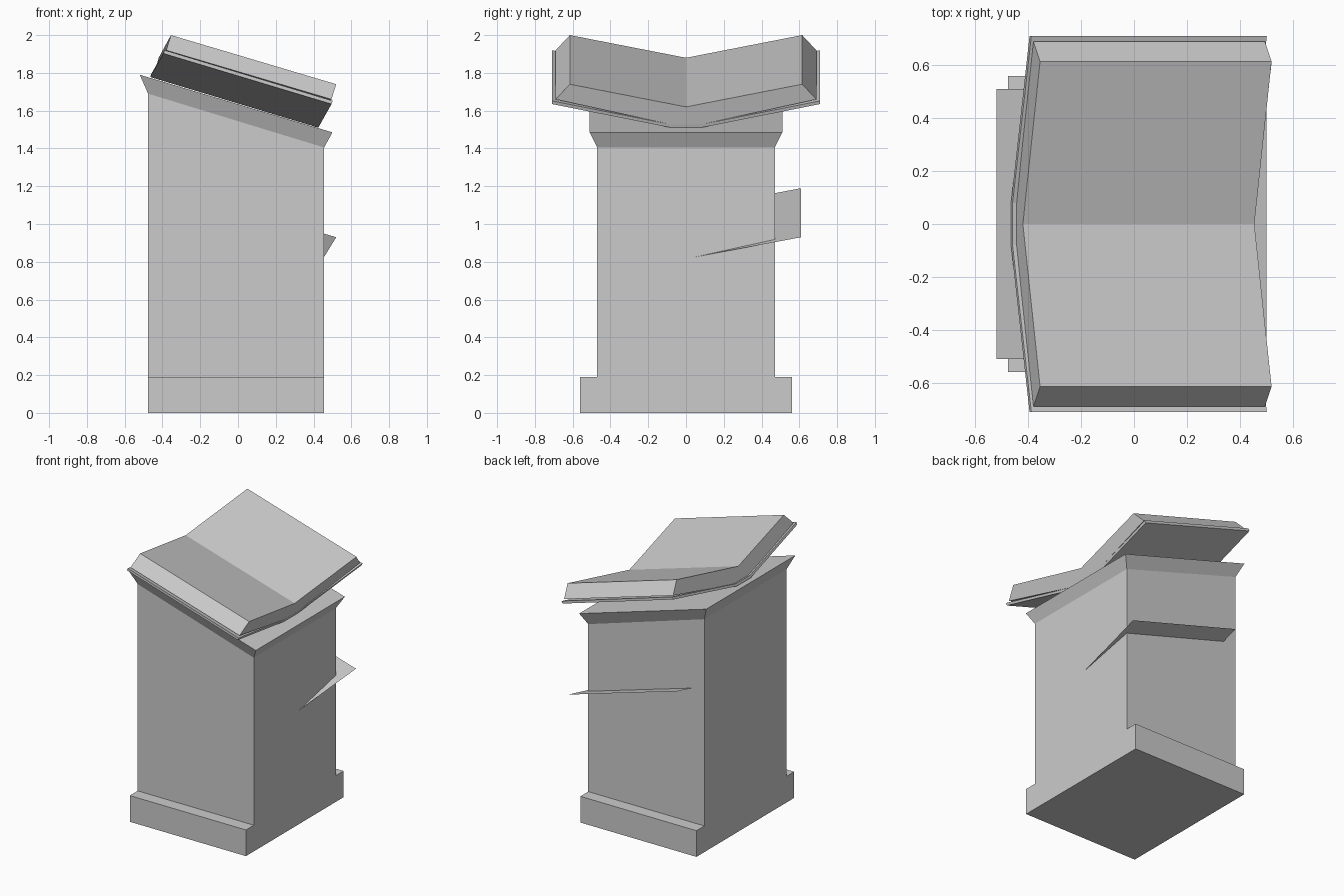
import bpy
import bmesh
from mathutils import Vector

cube = bpy.data.objects.get("Cube")
if cube:
    bpy.data.objects.remove(cube, do_unlink=True)

# Single stone colour
stone = bpy.data.materials.new("pale_grey_stone")
stone.use_nodes = True
grey = (0.6, 0.6, 0.6, 1)
stone.diffuse_color = grey
stone.node_tree.nodes["Principled BSDF"].inputs["Base Color"].default_value = grey


def finish(name, bm):
    if len(bm.faces) > 1:
        bmesh.ops.recalc_face_normals(bm, faces=bm.faces)
    mesh = bpy.data.meshes.new(name)
    bm.to_mesh(mesh)
    bm.free()
    mesh.materials.append(stone)
    obj = bpy.data.objects.new(name, mesh)
    bpy.context.scene.collection.objects.link(obj)
    return obj


def loft(name, ring_a, ring_b):
    """Closed solid between two rings with the same point count."""
    bm = bmesh.new()
    a = [bm.verts.new(p) for p in ring_a]
    b = [bm.verts.new(p) for p in ring_b]
    bm.faces.new(a)
    bm.faces.new(b)
    for i in range(len(a)):
        j = (i + 1) % len(a)
        bm.faces.new((a[i], a[j], b[j], b[i]))
    return finish(name, bm)


def rect(x0, z0, x1, z1, half_y):
    """Rectangle symmetric in y whose ends may sit at different heights."""
    return [(x0, -half_y, z0), (x1, -half_y, z1), (x1, half_y, z1), (x0, half_y, z0)]


def mirrored(half):
    """Complete a half section across y = 0."""
    return half + [(x, -y, z) for x, y, z in reversed(half) if y > 0]


def sweep(name, half, offset):
    ring = mirrored(half)
    return loft(name, ring, [Vector(p) + Vector(offset) for p in ring])


LEFT, RIGHT = -0.476, 0.456

# Plinth, sloping-topped column and flared cap
loft("plinth", rect(LEFT, 0, RIGHT, 0, 0.56), rect(LEFT, 0.19, RIGHT, 0.19, 0.56))
column_top = rect(LEFT, 1.69, RIGHT, 1.405, 0.47)
loft("column", rect(LEFT, 0.19, RIGHT, 0.19, 0.47), column_top)
loft("flared_cap", column_top, rect(-0.52, 1.79, 0.50, 1.485, 0.51))

# Open book: V-shaped page block resting on a thin cover
sweep("book_pages",
      [(0.455, 0, 1.62), (0.52, 0.615, 1.74), (0.495, 0.69, 1.66), (0.43, 0.08, 1.527)],
      (-0.875, 0, 0.26))
sweep("book_cover",
      [(0.431, 0.08, 1.527), (0.502, 0.71, 1.652), (0.495, 0.71, 1.635), (0.425, 0.08, 1.51)],
      (-0.89, 0, 0.268))

# Thin tilted shelf passing through the column's rear
bm = bmesh.new()
corners = [(0.52, 0.61), (-0.36, 0.61), (-0.42, 0.05), (0.456, 0.05)]
bm.faces.new([bm.verts.new((x, y, 0.93 - 0.295 * (x - 0.52) + 0.22 * (y - 0.61)))
              for x, y in corners])
finish("rear_shelf", bm)
